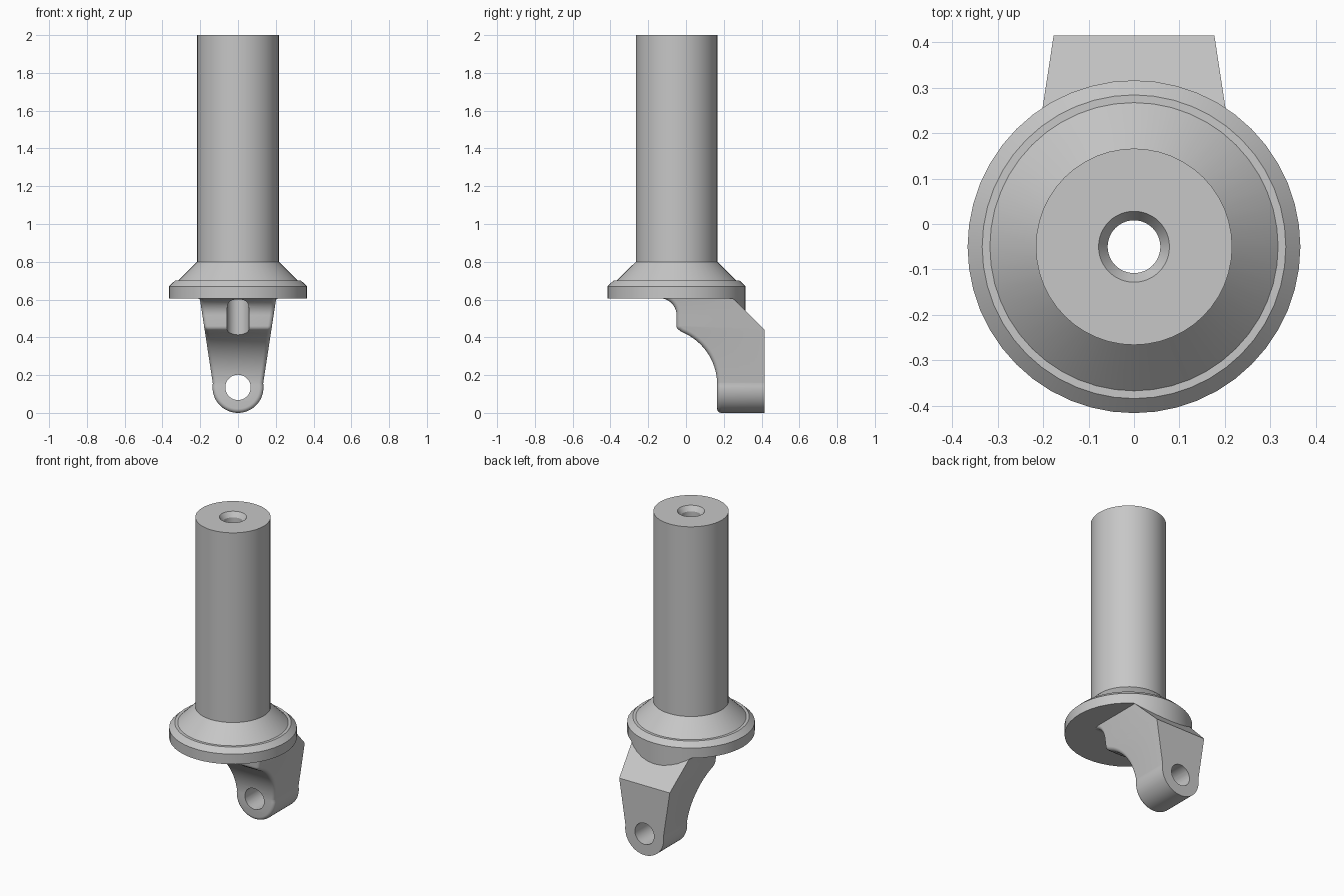
import bpy, bmesh
from math import sin, cos, radians
from mathutils import Vector

cube = bpy.data.objects.get("Cube")
if cube:
    bpy.data.objects.remove(cube, do_unlink=True)

AXIS_Y = -0.05      # centre line of the shaft
BORE = 0.058
FLANGE = 0.366
FLANGE_Z = 0.606    # underside of the flange
SEGS = 48

grey = bpy.data.materials.new("grey metal")
grey.use_nodes = True
colour = (0.57, 0.57, 0.57, 1)
grey.diffuse_color = colour
grey.node_tree.nodes["Principled BSDF"].inputs["Base Color"].default_value = colour


def make(name, bm):
    bmesh.ops.recalc_face_normals(bm, faces=bm.faces[:])
    mesh = bpy.data.meshes.new(name)
    bm.to_mesh(mesh)
    bm.free()
    mesh.materials.append(grey)
    ob = bpy.data.objects.new(name, mesh)
    bpy.context.collection.objects.link(ob)
    return ob


def skin(bm, rows):
    """Bridge consecutive closed rows of vertices with quads."""
    for a, b in zip(rows, rows[1:]):
        for i in range(len(a)):
            j = (i + 1) % len(a)
            bm.faces.new((a[i], a[j], b[j], b[i]))


def circle(cx, cy, r):
    angles = [radians(360 * i / SEGS) for i in range(SEGS)]
    return [(cx + r * cos(a), cy + r * sin(a)) for a in angles]


def prism_mesh(points, offset):
    bm = bmesh.new()
    face = bm.faces.new([bm.verts.new(p) for p in points])
    new = bmesh.ops.extrude_face_region(bm, geom=[face])["geom"]
    bmesh.ops.translate(bm, vec=offset, verts=[v for v in new if isinstance(v, bmesh.types.BMVert)])
    # Close the starting side if the extrusion left it open
    bmesh.ops.holes_fill(bm, edges=[e for e in bm.edges if e.is_boundary])
    return bm


def cut_away(ob, cutter):
    mod = ob.modifiers.new("cut", "BOOLEAN")
    mod.operation, mod.object, mod.solver = "DIFFERENCE", cutter, "EXACT"
    graph = bpy.context.evaluated_depsgraph_get()
    mesh = bpy.data.meshes.new_from_object(ob.evaluated_get(graph))
    ob.modifiers.clear()
    ob.data = mesh
    bpy.data.objects.remove(cutter, do_unlink=True)


def smooth(ob, angle=30):
    bpy.ops.object.select_all(action="DESELECT")
    ob.select_set(True)
    bpy.context.view_layer.objects.active = ob
    bpy.ops.object.shade_smooth_by_angle(angle=radians(angle))


# Shaft, flange and bore turned as one piece
profile = [(BORE, FLANGE_Z), (FLANGE, FLANGE_Z), (FLANGE, 0.67), (0.334, 0.70), (0.317, 0.70),
           (0.216, 0.80), (0.216, 2), (0.078, 2), (BORE, 1.97)]
bm = bmesh.new()
rings = [[bm.verts.new((x, y, z)) for x, y in circle(0, AXIS_Y, r)] for r, z in profile]
skin(bm, rings + rings[:1])
smooth(make("shaft_and_flange", bm))

# Bracket: level sections from the flange down to the round toe
RIM = 0.022         # rounding of the front rim
TOE_Z, TOE_R = 0.135, 0.135
STEPS = 5


def wall_x(z):
    return 0.1333 + 0.153 * (z - 0.156)


def front_arc(cy, cz, r, start, end, steps, inward):
    """Points of the front curve, each with its direction into the metal."""
    found = []
    for i in range(steps + 1):
        a = radians(start + (end - start) * i / steps)
        found.append((cy + r * cos(a), cz + r * sin(a), inward * cos(a), inward * sin(a)))
    return found


front = front_arc(-0.14, 0.517, 0.09, 90, 0, 10, 1)
front += front_arc(-0.025, 0.46, 0.025, 180, 250, 4, -1)
front += front_arc(-0.135, 0.15, 0.3, 68, 2, 16, 1)

sections = []
for y, z, ny, nz in front:
    half = []
    for k in range(STEPS + 1):
        a = radians(90 * (1 - k / STEPS))
        depth, inset = RIM * (1 - sin(a)), RIM * (1 - cos(a))
        pz = z + nz * depth
        half.append((wall_x(pz) - inset, y + ny * depth, pz))
    half.append((wall_x(z), min(0.415, 0.855 - z), z))
    sections.append(half)
for i in range(17):
    t = radians(9 - 99 * i / 16)
    half = []
    for k in range(STEPS + 1):
        a = radians(90 * (1 - k / STEPS))
        r = TOE_R - RIM * (1 - cos(a))
        half.append((r * cos(t), 0.165 + RIM * (1 - sin(a)), TOE_Z + r * sin(t)))
    half.append((TOE_R * cos(t), 0.415, TOE_Z + TOE_R * sin(t)))
    sections.append(half)

bm = bmesh.new()
rows = [[bm.verts.new(p) for p in half] + [bm.verts.new((-x, y, z)) for x, y, z in reversed(half)]
        for half in sections]
skin(bm, rows)
bm.faces.new(rows[0])
bmesh.ops.remove_doubles(bm, verts=bm.verts[:], dist=0.0001)
bracket = make("bracket", bm)

# Bore channel and pin hole
channel = [(x, y, 0.3) for x, y in circle(0, AXIS_Y, BORE)]
cut_away(bracket, make("channel", prism_mesh(channel, (0, 0, 0.5))))
pin = [(x, -0.3, z) for x, z in circle(0, TOE_Z, 0.067)]
cut_away(bracket, make("pin", prism_mesh(pin, (0, 1, 0))))
smooth(bracket, 35)

# Rounded filler between the flange and the sloping back
bm = prism_mesh([(x, y, 0.5) for x, y in circle(0, AXIS_Y, FLANGE)], (0, 0, 0.112))
bmesh.ops.bisect_plane(bm, geom=bm.verts[:] + bm.edges[:] + bm.faces[:], plane_co=(0, 0.245, 0.609),
                       plane_no=Vector((0, 1, 1)).normalized(), clear_inner=True)
bmesh.ops.holes_fill(bm, edges=[e for e in bm.edges if e.is_boundary])
smooth(make("back_filler", bm))
